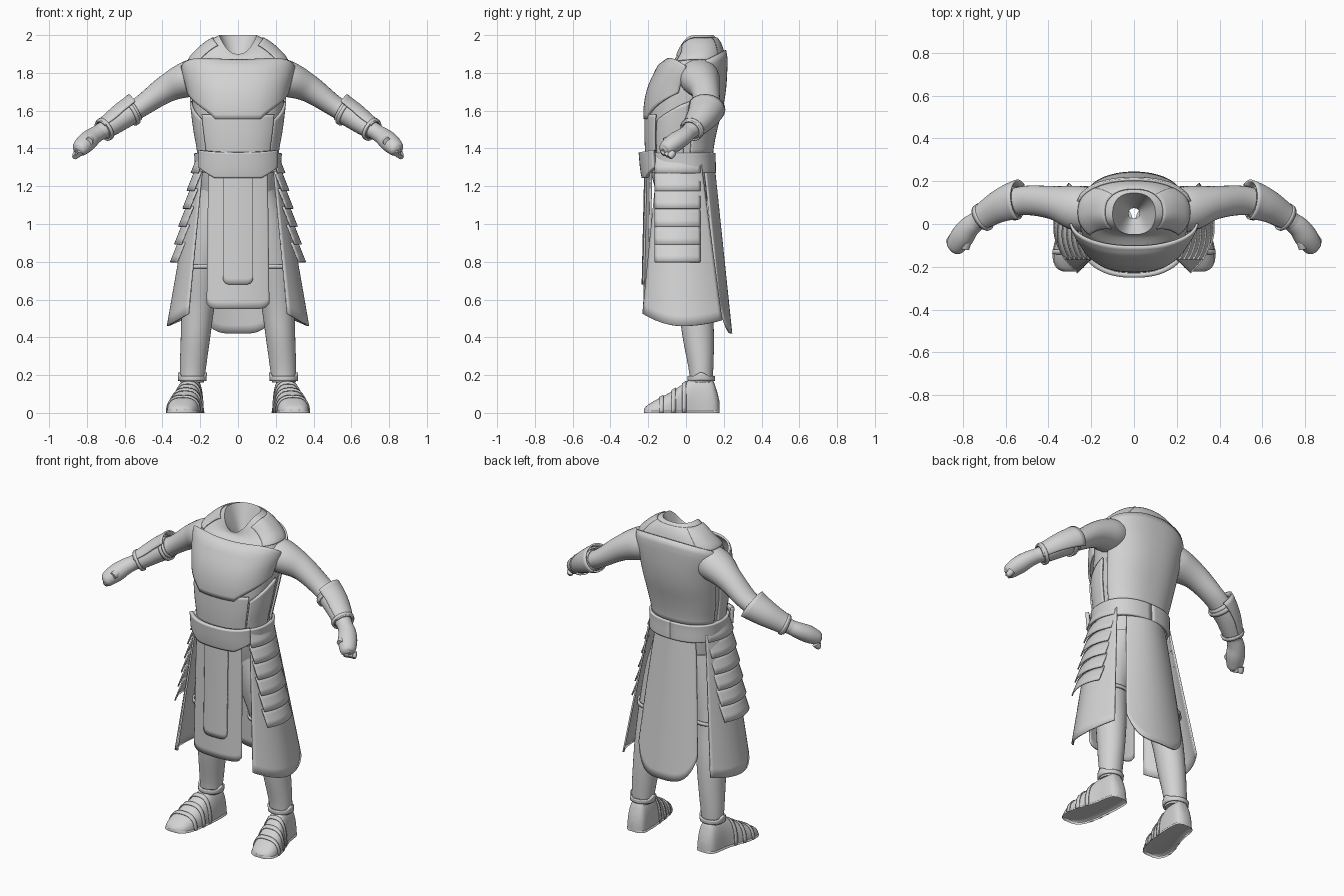
import bpy, bmesh, math
from mathutils import Vector

cube = bpy.data.objects.get("Cube")
if cube:
    bpy.data.objects.remove(cube, do_unlink=True)

grey = bpy.data.materials.new("light_grey")
grey.use_nodes = True
grey.diffuse_color = (0.65, 0.65, 0.65, 1)
grey.node_tree.nodes["Principled BSDF"].inputs["Base Color"].default_value = (0.65, 0.65, 0.65, 1)


def key(table, t):
    """Smoothly interpolate rows whose first entry is the parameter."""
    t = min(max(t, table[0][0]), table[-1][0])
    i = max(j for j in range(len(table) - 1) if table[j][0] <= t)
    a, b = table[i], table[i + 1]
    p, n = table[max(i - 1, 0)], table[min(i + 2, len(table) - 1)]
    h = b[0] - a[0]
    f = (t - a[0]) / h
    out = []
    for k in range(1, len(a)):
        m0 = (b[k] - p[k]) / (b[0] - p[0]) * h
        m1 = (n[k] - a[k]) / (n[0] - a[0]) * h
        out.append((2*f**3 - 3*f**2 + 1) * a[k] + (f**3 - 2*f**2 + f) * m0
                   + (3*f**2 - 2*f**3) * b[k] + (f**3 - f**2) * m1)
    return out


def lerp(a, b, t):
    return a + (b - a) * t


def surface(name, f, nu, nv, wrap=False, caps=False, thick=0, mirror=False):
    """Grid mesh of f(u, v), with u around and v along, both 0..1."""
    bm = bmesh.new()
    cols = nu if wrap else nu + 1
    rows = [[bm.verts.new(f(i / nu, j / nv)) for i in range(cols)] for j in range(nv + 1)]
    for a, b in zip(rows, rows[1:]):
        for i in range(nu):
            k = (i + 1) % cols
            bm.faces.new((a[i], a[k], b[k], b[i]))
    if caps:
        bm.faces.new(rows[0])
        bm.faces.new(rows[-1])
    bmesh.ops.recalc_face_normals(bm, faces=bm.faces)
    mesh = bpy.data.meshes.new(name)
    bm.to_mesh(mesh)
    bm.free()
    ob = bpy.data.objects.new(name, mesh)
    bpy.context.collection.objects.link(ob)
    mesh.materials.append(grey)
    if thick:
        mod = ob.modifiers.new("thickness", "SOLIDIFY")
        mod.thickness, mod.offset = thick, 0
    if mirror:
        ob.modifiers.new("mirror", "MIRROR")
    bpy.ops.object.select_all(action="DESELECT")
    ob.select_set(True)
    bpy.context.view_layer.objects.active = ob
    bpy.ops.object.shade_smooth_by_angle(angle=math.radians(40))
    return ob


# Torso: height, half width, front y, back y
TORSO = [(1.0, .15, -.10, .08), (1.12, .19, -.14, .11), (1.25, .20, -.18, .13),
         (1.38, .205, -.195, .13), (1.5, .225, -.2, .15), (1.62, .24, -.195, .18),
         (1.72, .25, -.17, .195), (1.82, .262, -.12, .20), (1.88, .25, -.085, .20),
         (1.93, .205, -.06, .19), (1.97, .155, -.05, .172), (2.0, .1, -.05, .145)]


def torso(a, z, off=0):
    """Point at angle a, where 0 is the front and 90 degrees is the left."""
    rx, yf, yb = key(TORSO, z)
    s, c = math.sin(a), math.cos(a)
    x = math.copysign(abs(s) ** .85, s) * (rx + off)
    y = (yf + yb) / 2 - math.copysign(abs(c) ** .85, c) * ((yb - yf) / 2 + off)
    f = min(max((z - 1.84) / .16, 0), 1)
    return Vector((x, y, z - .1 * f * max(c, 0) ** 2))


surface("torso", lambda u, v: torso(u * math.tau, lerp(1, 2, v)), 48, 50, wrap=True)


def neck(u, v):
    p = torso(u * math.tau, 2)
    return Vector((p.x * (1 - .75 * v), lerp(p.y, .05, v * .75), lerp(p.z, 1.82, v)))


surface("neck_lining", neck, 48, 6, wrap=True)


def plate(name, half, zlow, zhigh, off, centre=0, nu=40, nv=14, thick=.012):
    """Shell on the torso; its limits and lift are functions of u in -1..1."""
    def f(u, v):
        s = 2 * u - 1
        z = lerp(zlow(s), zhigh(s), v)
        return torso(centre + half * s, z, off(v))
    return surface(name, f, nu, nv, thick=thick)


def rise(s, start):
    return max(abs(s) - start, 0) / (1 - start)


plate("chest_plate", 1.4, lambda s: 1.555 + .14 * rise(s, .3) ** .8,
      lambda s: 1.915 - .08 * s * s, lambda v: .02 + .018 * v)
plate("abdomen_plate", .8, lambda s: 1.36, lambda s: 1.58, lambda v: .015)
plate("back_plate", 1.3, lambda s: 1.36, lambda s: 1.92 - .05 * s * s, lambda v: .008 + .006 * v, math.pi)
plate("shoulder_yoke", 1.1, lambda s: 1.9, lambda s: 1.985, lambda v: .004, math.pi, thick=.006)
for side, name in ((1, "left"), (-1, "right")):
    plate(name + "_flank_plate", .4, lambda s: 1.36, lambda s, k=side: 1.6 + .05 * k * s,
          lambda v: .006, side * 1.25, nu=14)
    plate(name + "_shoulder_cap", .75, lambda s: 1.87, lambda s: 1.985,
          lambda v: .006, side * 1.6, nu=20, thick=.006)
plate("belt", math.pi, lambda s: 1.27, lambda s: 1.375, lambda v: .018, nu=64, thick=.02)
plate("belt_front", .9, lambda s: 1.245 + .055 * rise(s, .5), lambda s: 1.38 + .012 * s * s,
      lambda v: .045, thick=.022)

# Arms: parameter, centre, horizontal and vertical radius
ARM = [(0, .17, .06, 1.79, .10, .10), (1, .27, .075, 1.765, .105, .095),
       (2, .38, .10, 1.715, .078, .073), (3, .51, .11, 1.625, .068, .056),
       (4, .61, .085, 1.565, .062, .055), (5, .70, .035, 1.505, .05, .046),
       (6, .755, 0, 1.475, .042, .04)]
HAND = [(0, .725, .02, 1.49, .043, .041), (1, .77, -.015, 1.462, .05, .046),
        (2, .80, -.055, 1.435, .055, .05), (3, .825, -.09, 1.41, .05, .045),
        (4, .838, -.112, 1.392, .04, .037), (5, .846, -.122, 1.384, .02, .02)]


def limb(path, t, a, off=0):
    p = Vector(key(path, t)[:3])
    ra, rb = key(path, t)[3:]
    end = path[-1][0]
    d = Vector(key(path, min(t + .1, end))[:3]) - Vector(key(path, max(t - .1, 0))[:3])
    side = d.cross(Vector((0, 0, 1))).normalized()
    up = side.cross(d).normalized()
    return p + side * math.cos(a) * (ra + off) + up * math.sin(a) * (rb + off)


def limb_part(name, path, t0, t1, off=0, a0=0, a1=math.tau, nv=12, thick=0, flare=0):
    full = a1 - a0 > 6
    f = lambda u, v: limb(path, lerp(t0, t1, v), lerp(a0, a1, u), off + flare * (1 - v) ** 2)
    surface(name, f, 24, nv, wrap=full, caps=full and not thick, thick=thick, mirror=True)


limb_part("arms", ARM, 0, 6, nv=36)
limb_part("hands", HAND, 0, 5, nv=20)
limb_part("forearm_guards", ARM, 3.2, 5.3, .01, .6, 3.9, thick=.01, flare=.02)
limb_part("forearm_linings", ARM, 3.3, 5.2, .005, thick=.006)
for t in (3.45, 5.0):
    limb_part("forearm_straps", ARM, t, t + .2, .014, nv=2, thick=.01)

# Cut-off thumbs and curled fingers
THUMB = [(0, .775, -.03, 1.45, .026, .026), (1, .782, -.075, 1.445, .025, .025),
         (2, .79, -.115, 1.435, .021, .021)]
limb_part("thumbs", THUMB, 0, 2, nv=6)
for k in range(3):
    x, y, z = .825 + .013 * k, -.105 + .018 * k, 1.395 - .008 * k
    finger = [(0, x, y, z, .02, .02), (1, x + .009, y - .012, z - .018, .018, .018),
              (2, x + .012, y - .02, z - .026, .014, .014)]
    limb_part("finger_stubs", finger, 0, 2, nv=4)

# Legs: height, centre, side and depth radius
LEG = [(.15, .243, .08, .062, .06), (.22, .24, .08, .068, .064), (.4, .225, .065, .078, .083),
       (.56, .212, .05, .087, .09), (.78, .19, .015, .1, .1), (1.0, .14, -.005, .12, .115),
       (1.2, .1, -.01, .1, .12)]


def leg_part(name, z0, z1, off=0, nv=4, thick=0, points=0):
    def f(u, v):
        a = u * math.tau
        z = lerp(z0, z1, v)
        cx, cy, rx, ry = key(LEG, z)
        z += points * v * max(math.cos(2 * a), 0) ** 3
        return Vector((cx + math.cos(a) * (rx + off), cy + math.sin(a) * (ry + off), z))
    surface(name, f, 32, nv, wrap=True, caps=not thick, thick=thick, mirror=True)


leg_part("legs", .16, 1.18, nv=24)
leg_part("knee_bands", .765, .785, .008, 2, .01)
leg_part("ankle_cuffs", .17, .195, .006, 3, .01, points=.02)

# Shoes: distance from toe, y, centre x, half width, height
SHOE = [(0, -.222, .302, .025, .022), (1, -.205, .30, .058, .04), (2, -.16, .295, .08, .068),
        (3, -.09, .283, .085, .105), (4, -.02, .266, .076, .15), (5, .05, .252, .068, .19),
        (6, .13, .245, .062, .185), (7, .162, .243, .05, .12), (8, .177, .243, .025, .06)]


def shoe_part(name, t0, t1, off=0, nv=4, thick=0, height=None):
    def f(u, v):
        y, cx, w, h = key(SHOE, lerp(t0, t1, v))
        a = u * math.pi
        c, s = math.cos(a), math.sin(a)
        return Vector((cx + math.copysign(abs(c) ** .75, c) * (w + off), y, ((height or h) + off) * s ** .8))
    surface(name, f, 24, nv, caps=not thick, thick=thick, mirror=True)


shoe_part("shoes", 0, 8, nv=32)
shoe_part("shoe_soles", 0, 8, .005, 24, height=.016)
for t in (2.3, 3.2, 4.0):
    shoe_part("shoe_straps", t, t + .3, .004, 2, .006)


# Hanging cloth panels
def panel(name, w0, w1, ztop, zlow, y0, y1, curve, corner, power):
    def f(u, v):
        s = 2 * u - 1
        z = lerp(ztop, zlow + corner * abs(s) ** power, v)
        d = (ztop - z) / (ztop - zlow)
        return Vector((s * lerp(w0, w1, d ** .8), lerp(y0, y1, d) + curve * s * s, z))
    surface(name, f, 32, 20, thick=.01)


panel("front_tabard", .155, .165, 1.3, .55, -.208, -.222, .025, .03, 10)
panel("tabard_strip", .08, .08, 1.3, .68, -.216, -.230, .006, .03, 8)
panel("back_skirt", .13, .215, 1.33, .42, .145, .24, -.05, .16, 4)


# Side skirts and their overlapping strips
def side_skirt(u, v):
    s = 2 * u - 1
    front = max(-s, 0)
    z = lerp(1.32, .46 + .065 * front ** 2 + .03 * max(s, 0) ** 2, v)
    curl = lerp(.035, .11, v) if s < 0 else lerp(.03, .07, v)
    y = lerp(lerp(-.15, -.228, v), lerp(.08, .19, v), u)
    return Vector((lerp(.222, .372, v) - curl * s * s, y, z))


surface("side_skirts", side_skirt, 24, 16, thick=.01, mirror=True)

STRIPS = 6
for i in range(STRIPS):
    def strip(u, v, i=i):
        s = 2 * u - 1
        x = .205 + .022 * i + .042 * v
        return Vector((x - .035 * s * s, lerp(-.165, .075, u), 1.375 - .0945 * i - .105 * v))
    surface("hip_strip", strip, 16, 3, thick=.008, mirror=True)
